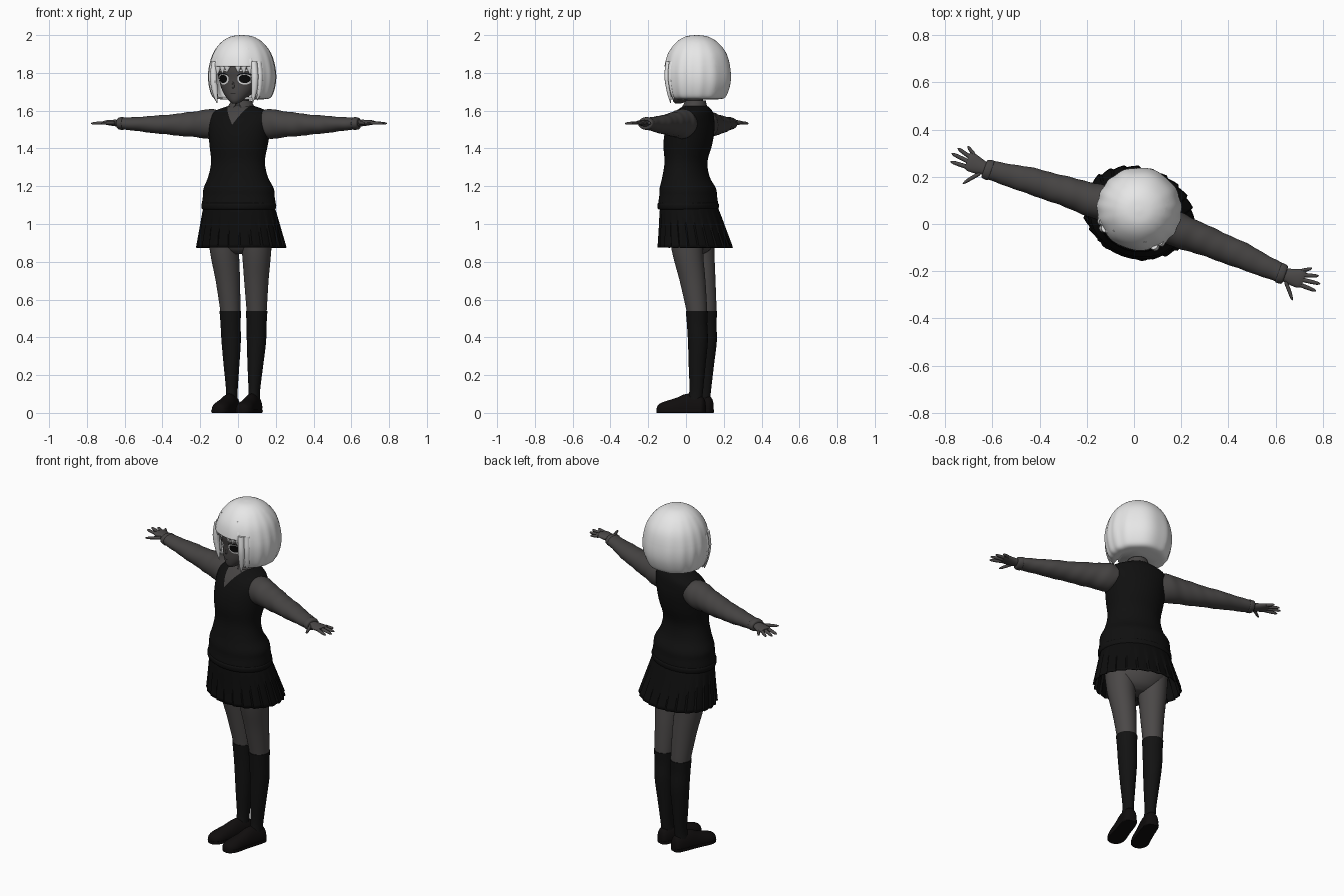
import bpy, bmesh, math
from mathutils import Vector

if "Cube" in bpy.data.objects:
    bpy.data.objects.remove(bpy.data.objects["Cube"])

TURN = math.radians(-19.5)   # the figure stands turned to its right


def material(name, r, g, b):
    m = bpy.data.materials.new(name)
    m.use_nodes = True
    m.diffuse_color = (r, g, b, 1)
    node = m.node_tree.nodes["Principled BSDF"]
    node.inputs["Base Color"].default_value = (r, g, b, 1)
    node.inputs["Roughness"].default_value = 0.8
    return m


SKIN = material("grey skin", .07, .065, .064)
SHIRT = material("grey shirt", .062, .058, .057)
VEST = material("black knit", .005, .005, .005)
SKIRT = material("black pleats", .004, .004, .004)
SOCK = material("black sock", .006, .006, .006)
SHOE = material("black leather", .005, .004, .004)
HAIR = material("white hair", .8, .8, .8)
EYE = material("eye white", .75, .75, .75)
DARK = material("eye black", .003, .003, .003)


def finish(name, bm, mats, mirror=False, angle=50, thick=0):
    bmesh.ops.recalc_face_normals(bm, faces=bm.faces)
    mesh = bpy.data.meshes.new(name)
    bm.to_mesh(mesh)
    bm.free()
    ob = bpy.data.objects.new(name, mesh)
    bpy.context.collection.objects.link(ob)
    for m in mats:
        mesh.materials.append(m)
    if mirror:
        ob.modifiers.new("Mirror", "MIRROR").use_mirror_merge = False
    if thick:
        s = ob.modifiers.new("Thickness", "SOLIDIFY")
        s.thickness = thick
    ob.rotation_euler.z = TURN
    bpy.ops.object.select_all(action="DESELECT")
    ob.select_set(True)
    bpy.context.view_layer.objects.active = ob
    bpy.ops.object.shade_smooth_by_angle(angle=math.radians(angle))
    return ob


def spline(rows, n):
    """Smooth in-between rows, passing through every given row."""
    out = []
    for i in range(len(rows) - 1):
        quad = [rows[max(0, min(len(rows) - 1, i + k))] for k in (-1, 0, 1, 2)]
        for s in range(n):
            t = s / n
            out.append([b + t / 2 * (c - a + t * (2*a - 5*b + 4*c - d + t * (3*(b - c) + d - a)))
                        for a, b, c, d in zip(*quad)])
    return out + [list(rows[-1])]


def loft(rows, axis="z", sides=32, n=4, caps=True, shape=None):
    """Rows hold: place along axis, two centre offsets, two radii."""
    bm = bmesh.new()
    rings = []
    for t, u, v, ru, rv in spline(rows, n):
        ring = []
        for i in range(sides):
            a = math.tau * i / sides
            k = shape(a, t) if shape else 1
            p, q = u + ru * k * math.cos(a), v + rv * k * math.sin(a)
            ring.append(bm.verts.new({"x": (t, p, q), "y": (p, t, q), "z": (p, q, t)}[axis]))
        rings.append(ring)
    for lo, hi in zip(rings, rings[1:]):
        for i in range(sides):
            j = (i + 1) % sides
            bm.faces.new((lo[i], lo[j], hi[j], hi[i]))
    if caps:
        bm.faces.new(rings[0])
        bm.faces.new(rings[-1])
    return bm


def cut(bm, co, no):
    bmesh.ops.bisect_plane(bm, geom=bm.verts[:] + bm.edges[:] + bm.faces[:],
                           plane_co=co, plane_no=no)


# Legs, socks and shoes
thigh = [(1.05, .09, .03, .09, .1), (.86, .09, .04, .077, .084), (.7, .08, .065, .064, .069),
         (.54, .074, .087, .053, .055), (.5, .074, .087, .05, .05)]
sock = [(.54, .074, .087, .057, .059), (.47, .073, .088, .053, .054), (.38, .071, .092, .051, .053),
        (.25, .067, .086, .041, .045), (.12, .063, .08, .03, .037), (.06, .063, .07, .032, .04)]
finish("legs", loft(thigh), [SKIN], mirror=True)
finish("socks", loft(sock), [SOCK], mirror=True)
shoe = [(.128, .062, .03, .016, .025), (.115, .062, .03, .034, .055), (.07, .062, .03, .04, .07),
        (.02, .063, .03, .041, .07), (-.03, .065, .025, .043, .055), (-.09, .067, .02, .046, .042),
        (-.125, .067, .018, .033, .03), (-.138, .067, .016, .01, .014)]
sole = [(y, x, .01, r * 1.08, .03) for y, x, z, r, h in shoe]
for name, rows, top in (("shoes", shoe, 1), ("shoe_soles", sole, .018)):
    bm = loft(rows, "y", 24)
    for v in bm.verts:
        v.co.z = max(0, min(top, v.co.z))
    finish(name, bm, [SHOE], mirror=True)

# Pleated skirt
def pleat(a, z):
    depth = .05 * min(1, max(0, (1.1 - z) * 5))
    return 1 - depth * ((a / math.tau * 24) % 1)


skirt = [(1.13, 0, .012, .17, .13), (1.08, 0, .018, .195, .15), (.98, 0, .035, .22, .172),
         (.875, 0, .052, .245, .195)]
finish("skirt", loft(skirt, sides=144, caps=False, shape=pleat), [SKIRT], angle=25, thick=.004)
finish("hips", loft([(1.1, 0, .02, .16, .12), (.95, 0, .045, .165, .115), (.87, 0, .05, .12, .08),
                     (.84, 0, .05, .05, .04)]), [SKIN])

# Knitted vest with a cut V neck showing the shirt
vest = [(1.085, 0, .012, .19, .145), (1.1, 0, .012, .2, .153), (1.15, 0, .012, .194, .147),
        (1.19, 0, .01, .19, .143), (1.25, 0, 0, .162, .12), (1.33, 0, 0, .146, .109),
        (1.42, 0, .01, .158, .125), (1.5, 0, .022, .168, .124), (1.56, 0, .034, .172, .108),
        (1.595, 0, .045, .15, .09), (1.62, 0, .052, .085, .068), (1.63, 0, .055, .05, .05)]
bm = loft(vest, sides=48)
for s in (-1, 1):
    cut(bm, (0, 0, 1.525), (1, 0, -.62 * s))
for f in bm.faces:
    c = f.calc_center_median()
    f.material_index = int(c.y < .05 and abs(c.x) < .62 * (c.z - 1.525))
finish("vest", bm, [VEST, SHIRT])
finish("vest_hem", loft([(1.075, 0, .012, .185, .14), (1.08, 0, .012, .2, .154),
                         (1.105, 0, .012, .203, .157), (1.115, 0, .012, .19, .145)]), [VEST])

# Neck and shirt collar
finish("neck", loft([(1.58, 0, .055, .052, .052), (1.64, 0, .05, .042, .043),
                     (1.73, 0, .045, .045, .045)]), [SKIN])
bm = loft([(1.595, 0, .045, .083, .075), (1.63, 0, .05, .066, .062), (1.655, 0, .055, .052, .053)],
          caps=False)
for s in (-1, 1):
    cut(bm, (0, 0, 1.66), (1, 0, .45 * s))
gap = [f for f in bm.faces if f.calc_center_median().y < .05
       and abs(f.calc_center_median().x) < .45 * (1.66 - f.calc_center_median().z)]
bmesh.ops.delete(bm, geom=gap, context="FACES")
finish("collar", bm, [SHIRT], thick=.006)

# Sleeves with soft creases, cuffs and hands
def crease(a, x):
    return 1 + .03 * math.sin(x * 62 + 2 * math.sin(a)) * math.sin(x * 23 + a)


sleeve = [(.11, .04, 1.535, .065, .06), (.17, .038, 1.53, .075, .078), (.25, .036, 1.528, .068, .069),
          (.36, .032, 1.526, .061, .057), (.48, .026, 1.527, .056, .046), (.6, .016, 1.53, .045, .035),
          (.655, .011, 1.532, .041, .031)]
finish("sleeves", loft(sleeve, "x", n=8, shape=crease), [SHIRT], mirror=True)
finish("cuffs", loft([(.645, .011, 1.532, .038, .029), (.65, .011, 1.532, .044, .034),
                      (.672, .01, 1.532, .041, .031), (.677, .01, 1.532, .032, .022)], "x"),
       [SHIRT], mirror=True)
finish("palms", loft([(.665, .01, 1.533, .026, .018), (.7, .012, 1.535, .034, .017),
                      (.74, .017, 1.537, .041, .013), (.757, .019, 1.537, .034, .009)], "x", 20),
       [SKIN], mirror=True)
fingers = {"little": (.735, .05, .775, .074), "ring": (.74, .033, .812, .053),
           "middle": (.74, .014, .829, .024), "index": (.74, -.008, .822, -.01),
           "thumb": (.685, -.012, .742, -.079)}
for name, (x0, y0, x1, y1) in fingers.items():
    r = .013 if name == "thumb" else .0095
    rows = [(x0 + (x1 - x0) * t, y0 + (y1 - y0) * t, 1.536 - .004 * t, r * k, .009 * k)
            for t, k in ((0, 1), (.5, .95), (.85, .75), (1, .2))]
    finish(name + "_fingers", loft(rows, "x", 10, 3), [SKIN], mirror=True)

# Head
head = [(1.637, 0, -.045, .012, .014), (1.655, 0, -.03, .04, .042), (1.7, 0, .005, .082, .083),
        (1.76, 0, .03, .11, .108), (1.82, 0, .035, .122, .122), (1.88, 0, .04, .115, .115),
        (1.94, 0, .045, .06, .06)]
finish("head", loft(head, sides=40, n=6), [SKIN])
head_rows = spline(head, 30)


def on_face(x, z, lift):
    _, _, cy, a, b = min(head_rows, key=lambda r: abs(r[0] - z))
    return Vector((x, cy - b * math.sqrt(max(0, 1 - (x / a) ** 2)) - lift, z))


def plate(name, x, z, rx, rz, lift, mat, mirror=True, bend=0):
    """Thin oval laid on the face."""
    bm = bmesh.new()
    rings = [[bm.verts.new(on_face(x + rx * k * math.cos(a), z + rz * k * math.sin(a)
                                   - bend * math.cos(a) ** 2 * k * k, lift))
              for a in (math.tau * i / 24 for i in range(24))] for k in (1, .75, .5, .25)]
    for o, i in zip(rings, rings[1:]):
        for j in range(24):
            bm.faces.new((o[j], o[(j + 1) % 24], i[(j + 1) % 24], i[j]))
    bm.faces.new(rings[-1])
    finish(name, bm, [mat], mirror)


plate("eye_whites", .06, 1.768, .036, .03, .003, EYE)
plate("irises", .06, 1.768, .027, .022, .006, DARK)
plate("upper_lashes", .06, 1.797, .037, .004, .006, DARK, bend=.013)
plate("eyebrows", .06, 1.815, .033, .004, .004, EYE, bend=.006)
plate("mouth", 0, 1.69, .016, .0015, .003, DARK, mirror=False)
finish("nose", loft([(1.715, 0, -.066, .004, .004), (1.725, 0, -.073, .008, .012),
                     (1.755, 0, -.073, .004, .005)], sides=12), [SKIN])

# Bobbed hair: a rippled shell with a window cut for the face
def strands(a, z):
    return 1 + .012 * min(1, (2 - z) * 5) * math.sin(a * 13 + 3 * math.sin(a * 2))


bob = [(2.0, 0, .06, .006, .006), (1.992, 0, .06, .06, .06), (1.96, 0, .062, .112, .112),
       (1.9, 0, .064, .155, .156), (1.82, 0, .065, .177, .175), (1.75, 0, .066, .178, .175),
       (1.69, 0, .064, .164, .16), (1.665, 0, .064, .145, .14), (1.66, 0, .064, .11, .105)]
bm = loft(bob, sides=96, shape=strands)
for x in (-.105, .105):
    cut(bm, (x, 0, 0), (1, 0, 0))
cut(bm, (0, 0, 1.835), (0, 0, 1))
window = [f for f in bm.faces if f.calc_center_median().y < .02 and f.calc_center_median().z < 1.835
          and abs(f.calc_center_median().x) < .105]
bmesh.ops.delete(bm, geom=window, context="FACES")
finish("hair", bm, [HAIR], thick=.012)

# Pointed fringe locks and longer locks beside the face
for i, x in enumerate((.03, .058, .087)):
    rows = [(1.93, x * .7, -.04, .02, .02), (1.87, x * .95, -.083 + x * .25, .021, .014),
            (1.835, x, -.095 + x * .3, .018, .01), (1.805 - .006 * i, x * 1.05, -.096 + x * .35, .003, .003)]
    finish("fringe_lock", loft(rows, sides=14), [HAIR], mirror=True)
for x, y, tip in ((.108, -.055, 1.64), (.125, -.03, 1.655)):
    rows = [(1.86, x, y, .018, .02), (1.78, x + .008, y - .006, .019, .018),
            (1.7, x + .002, y, .015, .013), (tip, x - .008, y + .004, .002, .002)]
    finish("side_lock", loft(rows, sides=14), [HAIR], mirror=True)
